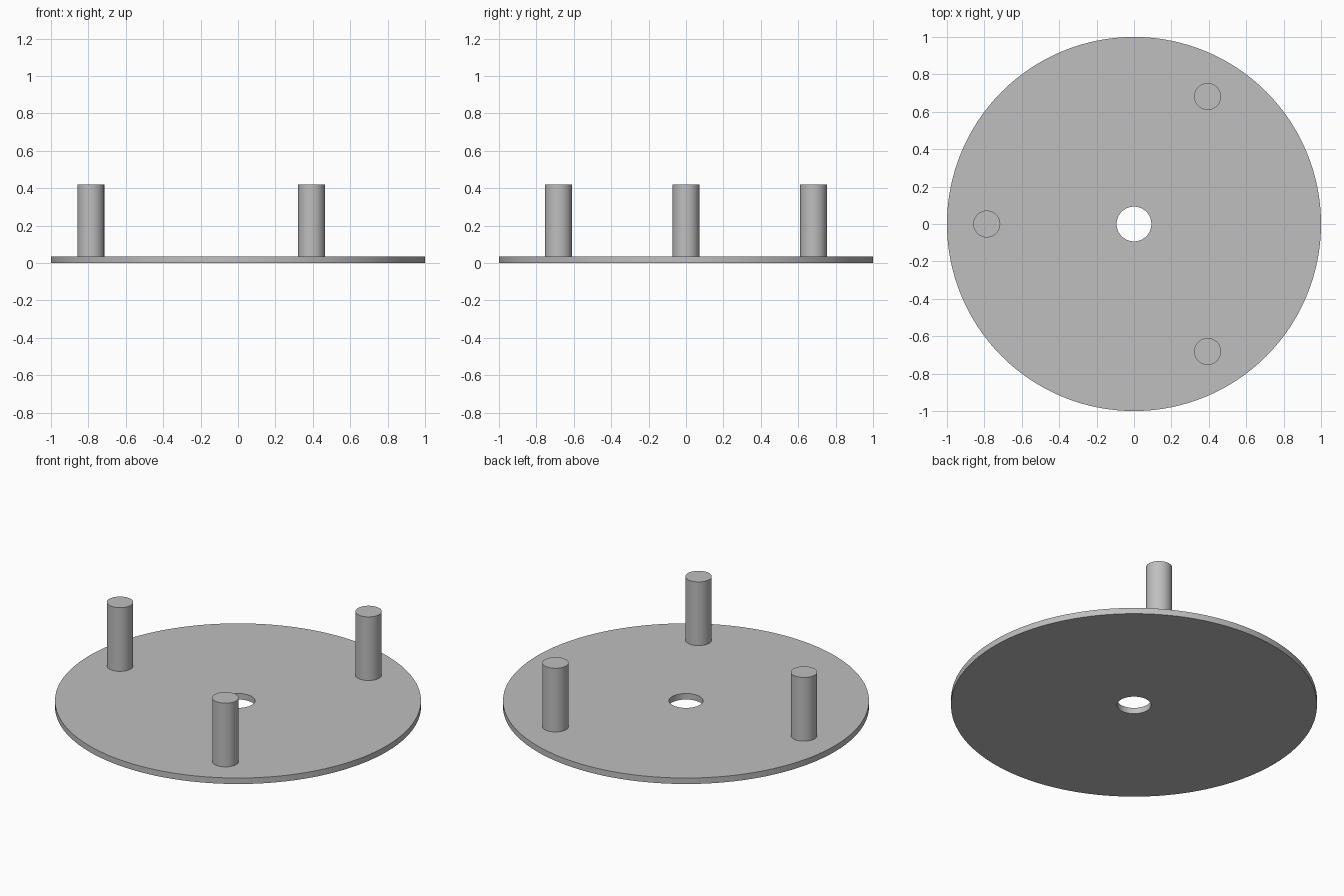
import bpy, bmesh
from math import radians, sin, cos, tau
from mathutils import Vector

cube = bpy.data.objects.get("Cube")
if cube:
    bpy.data.objects.remove(cube, do_unlink=True)

THICKNESS = 0.036
PEG_TOP = 0.42
PEG_RADIUS = 0.072
PEG_CIRCLE = 0.787

grey = bpy.data.materials.new("plain grey")
grey.use_nodes = True
colour = (0.52, 0.52, 0.52, 1)
grey.diffuse_color = colour
grey.node_tree.nodes["Principled BSDF"].inputs["Base Color"].default_value = colour


def lathe(name, profile, steps, closed, location=(0, 0, 0)):
    """Revolve a list of (radius, height) points about the vertical axis."""
    bm = bmesh.new()
    verts = [bm.verts.new((r, 0, z)) for r, z in profile]
    edges = [bm.edges.new(pair) for pair in zip(verts, verts[1:])]
    if closed:
        edges.append(bm.edges.new((verts[-1], verts[0])))
    bmesh.ops.spin(bm, geom=verts + edges, cent=(0, 0, 0), axis=(0, 0, 1),
                   angle=tau, steps=steps, use_merge=True)
    bmesh.ops.remove_doubles(bm, verts=bm.verts, dist=0.0001)
    bmesh.ops.recalc_face_normals(bm, faces=bm.faces)
    mesh = bpy.data.meshes.new(name)
    bm.to_mesh(mesh)
    bm.free()
    mesh.materials.append(grey)
    obj = bpy.data.objects.new(name, mesh)
    obj.location = location
    bpy.context.collection.objects.link(obj)
    bpy.ops.object.select_all(action="DESELECT")
    obj.select_set(True)
    bpy.context.view_layer.objects.active = obj
    bpy.ops.object.shade_smooth_by_angle(angle=radians(30))
    return obj


# Flat disc with a centre hole
lathe("base_disc", [(0.093, 0), (1, 0), (1, THICKNESS), (0.093, THICKNESS)], 128, True)

# Three upright pegs, evenly spaced around the disc
for name, degrees in (("back_left_peg", 60), ("right_peg", 180), ("front_left_peg", 300)):
    a = radians(degrees)
    height = PEG_TOP - THICKNESS
    lathe(name, [(0, 0), (PEG_RADIUS, 0), (PEG_RADIUS, height), (0, height)], 48, False,
          Vector((PEG_CIRCLE * cos(a), PEG_CIRCLE * sin(a), THICKNESS)))
